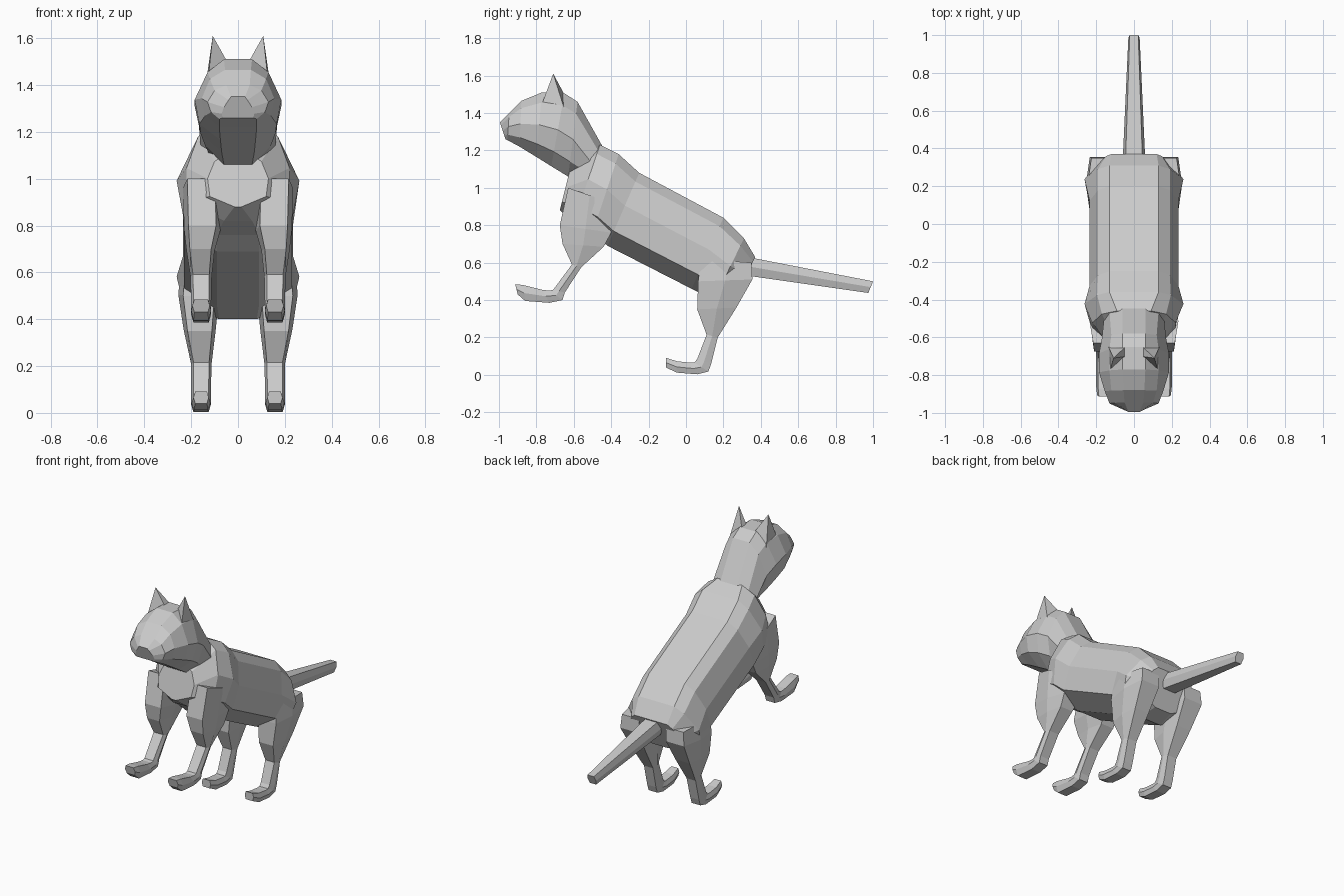
import bpy, bmesh
from mathutils import Vector

fur = bpy.data.materials.new("grey fur")
fur.diffuse_color = (0.6, 0.6, 0.6, 1)


def make(name, rings, mirror=False):
    """Skin a row of equal rings into a closed flat-shaded solid."""
    bm = bmesh.new()
    loops = [[bm.verts.new(p) for p in r] for r in rings]
    n = len(rings[0])
    for a, b in zip(loops, loops[1:]):
        for i in range(n):
            j = (i + 1) % n
            bm.faces.new((a[i], a[j], b[j], b[i]))
    bm.faces.new(loops[0])
    bm.faces.new(loops[-1])
    bmesh.ops.remove_doubles(bm, verts=bm.verts, dist=0.0005)
    bmesh.ops.recalc_face_normals(bm, faces=bm.faces)
    me = bpy.data.meshes.new(name)
    bm.to_mesh(me)
    bm.free()
    me.materials.append(fur)
    ob = bpy.data.objects.new(name, me)
    bpy.context.collection.objects.link(ob)
    if mirror:
        ob.modifiers.new("Mirror", 'MIRROR').use_mirror_merge = False
    return ob


def trunk_ring(top, bottom, steps):
    """Symmetric ring; steps are (fraction from top to bottom, half width)."""
    a, b = Vector((0, *top)), Vector((0, *bottom))
    half = [a.lerp(b, t) + Vector((w, 0, 0)) for t, w in steps]
    return half + [Vector((-p.x, p.y, p.z)) for p in reversed(half)]


def limb_ring(front, back, inner, outer):
    """Six-sided limb ring with narrowed front and back edges."""
    (fy, fz), (by, bz) = front, back
    my, mz = (fy + by) / 2, (fz + bz) / 2
    c = (outer - inner) * 0.12
    return [(inner + c, fy, fz), (outer - c, fy, fz), (outer, my, mz),
            (outer - c, by, bz), (inner + c, by, bz), (inner, my, mz)]


# Body: top point, bottom point, half widths from spine to belly
body = [
    ((-0.62, 1.10), (-0.675, 0.88), (0.06, 0.10, 0.13, 0.12, 0.015)),
    ((-0.46, 1.23), (-0.60, 0.82), (0.09, 0.17, 0.22, 0.22, 0.06)),
    ((-0.36, 1.18), (-0.50, 0.76), (0.13, 0.195, 0.262, 0.235, 0.09)),
    ((-0.25, 1.08), (-0.42, 0.69), (0.13, 0.19, 0.235, 0.23, 0.09)),
    ((0.20, 0.84), (0.03, 0.46), (0.13, 0.19, 0.235, 0.23, 0.09)),
    ((0.31, 0.73), (0.15, 0.40), (0.13, 0.19, 0.262, 0.235, 0.08)),
    ((0.37, 0.63), (0.27, 0.42), (0.12, 0.15, 0.18, 0.16, 0.06)),
]
make("body", [trunk_ring(t, b, zip((0, 0.12, 0.45, 0.8, 1), w)) for t, b, w in body])

# Head: from the nape to the nose
head = [
    ((-0.44, 1.21), (-0.58, 1.07), (0.06, 0.13, 0.16, 0.12, 0.06)),
    ((-0.58, 1.46), (-0.63, 1.06), (0.06, 0.12, 0.17, 0.14, 0.06)),
    ((-0.65, 1.505), (-0.72, 1.115), (0.06, 0.13, 0.185, 0.16, 0.07)),
    ((-0.77, 1.51), (-0.80, 1.165), (0.06, 0.13, 0.185, 0.165, 0.075)),
    ((-0.88, 1.465), (-0.89, 1.22), (0.055, 0.12, 0.155, 0.14, 0.08)),
    ((-0.945, 1.40), (-0.955, 1.255), (0.05, 0.10, 0.13, 0.115, 0.08)),
    ((-0.995, 1.35), (-0.965, 1.26), (0.03, 0.04, 0.06, 0.07, 0.065)),
]
make("head", [trunk_ring(t, b, zip((0, 0.16, 0.5, 0.8, 1), w)) for t, b, w in head])

# Ears
tip = Vector((0.108, -0.71, 1.61))
base = [Vector(p) for p in ((0.135, -0.65, 1.42), (0.035, -0.64, 1.48),
                            (0.035, -0.70, 1.48), (0.125, -0.77, 1.45))]
make("ears", [base, [tip.lerp(p, 0.01) for p in base]], True)

# Front legs: front point, back point, inner and outer x
front_leg = [
    ((-0.63, 1.00), (-0.40, 0.92), 0.08, 0.235),
    ((-0.675, 0.80), (-0.40, 0.76), 0.075, 0.23),
    ((-0.66, 0.70), (-0.44, 0.685), 0.10, 0.22),
    ((-0.61, 0.59), (-0.56, 0.575), 0.112, 0.203),
    ((-0.71, 0.455), (-0.648, 0.44), 0.115, 0.20),
    ((-0.73, 0.45), (-0.66, 0.40), 0.115, 0.20),
    ((-0.77, 0.455), (-0.73, 0.385), 0.115, 0.20),
    ((-0.87, 0.48), (-0.86, 0.395), 0.115, 0.20),
    ((-0.913, 0.485), (-0.90, 0.43), 0.12, 0.195),
]
make("front_legs", [limb_ring(*s) for s in front_leg], True)

# Hind legs
hind_leg = [
    ((0.08, 0.62), (0.35, 0.60), 0.08, 0.245),
    ((0.065, 0.50), (0.355, 0.51), 0.08, 0.255),
    ((0.06, 0.35), (0.27, 0.36), 0.095, 0.232),
    ((0.11, 0.215), (0.17, 0.20), 0.113, 0.20),
    ((0.06, 0.085), (0.135, 0.06), 0.116, 0.20),
    ((0.045, 0.065), (0.12, 0.018), 0.116, 0.20),
    ((0.02, 0.065), (0.06, 0.003), 0.116, 0.20),
    ((-0.05, 0.073), (-0.05, 0.012), 0.118, 0.198),
    ((-0.108, 0.092), (-0.108, 0.04), 0.125, 0.19),
]
make("hind_legs", [limb_ring(*s) for s in hind_leg], True)

# Tail
tail = [((0.33, 0.63), (0.33, 0.53), 0.06), ((1.0, 0.50), (0.975, 0.438), 0.03)]
make("tail", [trunk_ring(t, b, ((0, w * 0.75), (0.5, w), (1, w * 0.75))) for t, b, w in tail])
